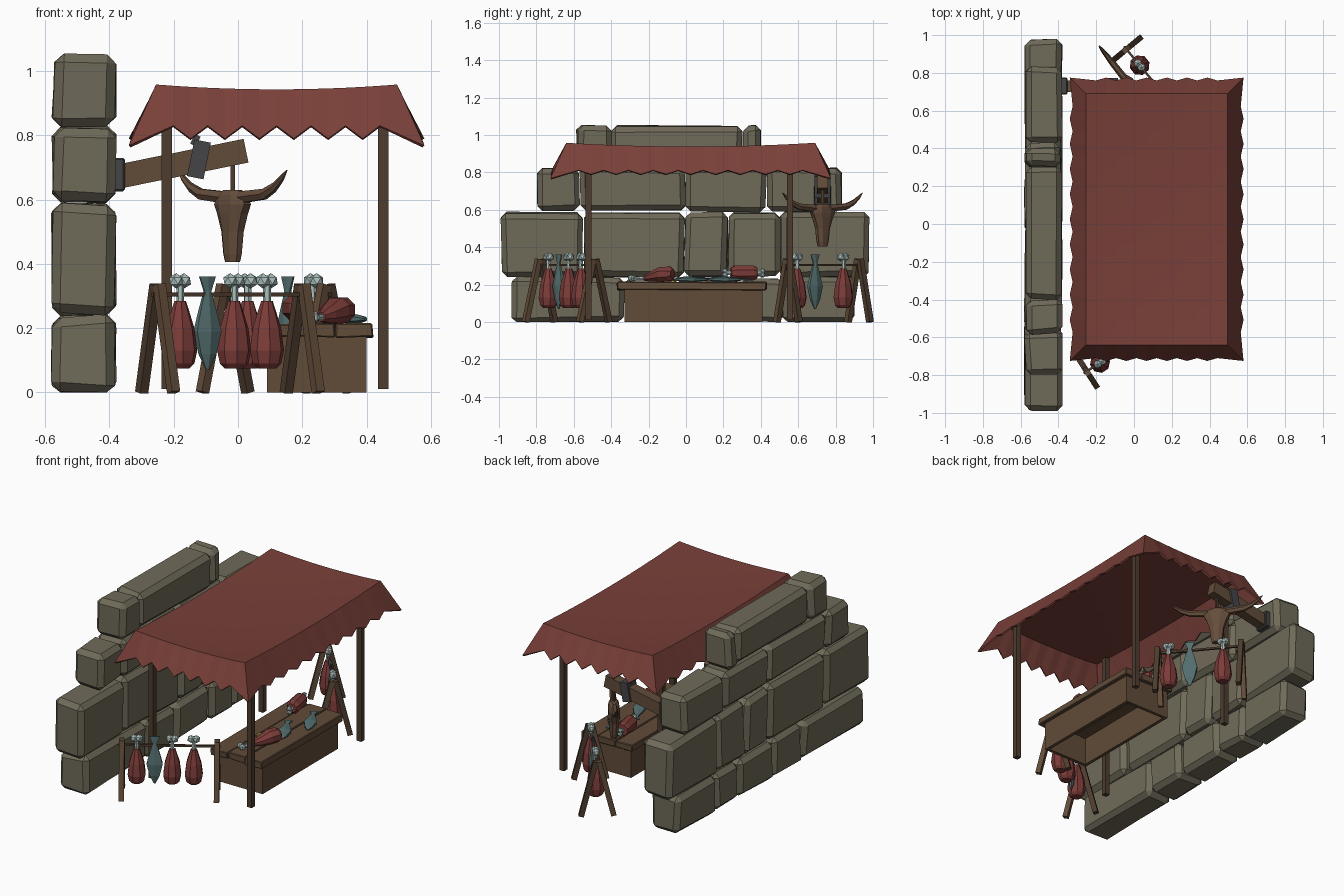
import bpy, bmesh, math, random
from mathutils import Vector, Matrix

if "Cube" in bpy.data.objects:
    bpy.data.objects.remove(bpy.data.objects["Cube"])
random.seed(4)

def mat(name, r, g, b):
    m = bpy.data.materials.new(name)
    m.diffuse_color = (r, g, b, 1)
    m.use_nodes = True
    m.node_tree.nodes["Principled BSDF"].inputs["Base Color"].default_value = m.diffuse_color
    return m

STONE = mat("stone", .16, .145, .10)
CLOTH = mat("red_cloth", .19, .05, .04)
WOOD = mat("wood", .12, .072, .04)
DARK = mat("dark_wood", .075, .045, .028)
MEAT = mat("meat", .2, .045, .04)
BONE = mat("bone", .42, .54, .52)
FISH = mat("fish_skin", .09, .16, .16)
IRON = mat("iron", .06, .06, .065)
SKULL = mat("skull_bone", .13, .075, .045)
HERB = mat("garnish", .3, .22, .04)

def finish(name, bm, m):
    bmesh.ops.recalc_face_normals(bm, faces=bm.faces)
    me = bpy.data.meshes.new(name)
    bm.to_mesh(me)
    bm.free()
    me.materials.append(m)
    ob = bpy.data.objects.new(name, me)
    bpy.context.collection.objects.link(ob)
    return ob

def frame(origin, zdir, xdir):
    z = Vector(zdir).normalized()
    x = Vector(xdir)
    x = (x - z * x.dot(z)).normalized()
    y = z.cross(x)
    m = Matrix((x, y, z)).transposed().to_4x4()
    m.translation = origin
    return m

def box(name, lo, hi, m, jitter=0, bevel=0):
    lo, hi = Vector(lo), Vector(hi)
    bm = bmesh.new()
    bmesh.ops.create_cube(bm, size=1)
    for v in bm.verts:
        v.co = Vector([(lo[i] + hi[i]) / 2 + v.co[i] * (hi[i] - lo[i])
                       + random.uniform(-jitter, jitter) for i in range(3)])
    if bevel:
        bmesh.ops.bevel(bm, geom=bm.edges[:], offset=bevel, segments=1, affect='EDGES')
    return finish(name, bm, m)

def beam(name, a, b, w, d, m, side=(0, 1, 0)):
    a, b = Vector(a), Vector(b)
    bm = bmesh.new()
    bmesh.ops.create_cube(bm, size=1, matrix=frame((a + b) / 2, b - a, side)
                          @ Matrix.Diagonal((w, d, (b - a).length, 1)))
    return finish(name, bm, m)

def loft(name, rows, n, matrix, m):
    """rows of (z, radius_x, radius_y, offset_x) joined by n-sided rings"""
    bm = bmesh.new()
    rings = []
    for z, rx, ry, ox in rows:
        rings.append([bm.verts.new(matrix @ Vector((
            ox + rx * math.cos(2 * math.pi * (i + .5) / n),
            ry * math.sin(2 * math.pi * (i + .5) / n), z))) for i in range(n)])
    for a, b in zip(rings, rings[1:]):
        for i in range(n):
            bm.faces.new((a[i], a[(i + 1) % n], b[(i + 1) % n], b[i]))
    bm.faces.new(rings[0])
    bm.faces.new(rings[-1])
    return finish(name, bm, m)

def knob(name, matrix, r):
    bm = bmesh.new()
    for s in (-1, 1):
        bmesh.ops.create_icosphere(bm, subdivisions=1, radius=r,
                                   matrix=matrix @ Matrix.Translation((s * r * .6, 0, 0)))
    finish(name, bm, BONE)

# stone wall: rows of (z bottom, z top, block boundaries in y)
rows = [(0, .237, (.9, .52, .29, -.05, -.33, -.93)),
        (.243, .585, (.98, .5, .22, -.01, -.55, -.99)),
        (.592, .825, (.83, .43, 0, -.57, -.8)),
        (.832, 1.048, (.41, .3, -.4, -.585))]
for r, (z0, z1, ys) in enumerate(rows):
    for i, (b, a) in enumerate(zip(ys, ys[1:])):
        o = box(f"wall_stone_{r}_{i}", (-.575, a + .003, z0), (-.385, b - .003, z1),
                STONE, .009, .028)
        for v in o.data.vertices:
            v.co.z = max(v.co.z, 0)

# awning: sagging top sheet plus zigzag skirt
NX, NY = 14, 20
X0, X1, Y0, Y1 = -.255, .495, -.64, .69
bm = bmesh.new()
grid = {}
for i in range(NX + 1):
    for j in range(NY + 1):
        u, v = 2 * i / NX - 1, 2 * j / NY - 1
        grid[i, j] = bm.verts.new((X0 + (X1 - X0) * i / NX, Y0 + (Y1 - Y0) * j / NY,
                                   .923 + .015 * u * u + .02 * v * v))
for i in range(NX):
    for j in range(NY):
        bm.faces.new((grid[i, j], grid[i + 1, j], grid[i + 1, j + 1], grid[i, j + 1]))
loop = ([(i, 0) for i in range(NX)] + [(NX, j) for j in range(NY)]
        + [(i, NY) for i in range(NX, 0, -1)] + [(0, j) for j in range(NY, 0, -1)])
skirt = []
for k, (i, j) in enumerate(loop):
    dx = (i == NX) - (i == 0)
    dy = (j == NY) - (j == 0)
    out = .085 if k % 2 == 0 else .07
    z = .79 + (k % 2) * (.04 if dy else .022) - (.022 if dx and dy else 0)
    c = grid[i, j].co
    skirt.append(bm.verts.new((c.x + dx * out, c.y + dy * out, z)))
for k in range(len(loop)):
    n = (k + 1) % len(loop)
    bm.faces.new((grid[loop[k]], skirt[k], skirt[n], grid[loop[n]]))
awning = finish("awning", bm, CLOTH)
s = awning.modifiers.new("thickness", 'SOLIDIFY')
s.thickness = .01

# awning posts
for x in (-.222, .452):
    for y in (-.52, .555):
        box(f"post_{x}_{y}", (x - .016, y - .016, .01), (x + .016, y + .016, .925), DARK)

# counter: hollow box with plank top
box("counter_front", (.38, -.33, 0), (.4, .41, .175), WOOD)
box("counter_back", (.09, -.33, 0), (.11, .41, .175), WOOD)
box("counter_end_near", (.11, -.33, 0), (.38, -.31, .175), WOOD)
box("counter_end_far", (.11, .39, 0), (.38, .41, .175), WOOD)
for i in range(3):
    x = .07 + i * .117
    box(f"counter_plank_{i}", (x, -.37 + .01 * (i % 2), .172), (x + .115, .43, .213),
        WOOD, .003, .004)

# hanging goods, local z measured from the ground
def hang_meat(name, x, y, ang):
    m = Matrix.Translation((x, y, 0)) @ Matrix.Rotation(ang, 4, 'Z')
    loft(name, [(.075, .03, .03, 0), (.09, .045, .045, 0), (.13, .054, .054, 0),
                (.2, .045, .045, 0), (.255, .028, .028, 0), (.285, .018, .018, 0)], 8, m, MEAT)
    loft(name + "_bone", [(.28, .012, .012, 0), (.34, .012, .012, 0)], 6, m, BONE)
    knob(name + "_knob", m @ Matrix.Translation((0, 0, .347)), .024)

FISH_ROWS = [(.07, .006, .004, 0), (.12, .033, .016, 0), (.19, .052, .022, 0),
             (.25, .035, .015, 0), (.315, .014, .008, 0), (.36, .034, .005, 0)]

# two drying racks: A-frames, rod and goods placed by x along the rod
def rack(name, a, b, goods):
    a, b = Vector(a), Vector(b)
    d = (b - a).normalized()
    side = Vector((-d.y, d.x, 0)) * .092
    up = Vector((0, 0, .335))
    for e, p in enumerate((a, b)):
        for k, sg in enumerate((-1, 1)):
            beam(f"{name}_leg_{e}{k}", p + side * sg, p + up + side * sg * .1, .03, .03, DARK if k else WOOD, d)
    rod = Vector((0, 0, .305))
    beam(name + "_rod", a + rod - d * .02, b + rod + d * .02, .012, .012, DARK)
    ang = math.atan2(d.y, d.x)
    for i, (kind, x) in enumerate(goods):
        p = a + (b - a) * (x - a.x) / (b.x - a.x)
        if kind == 'm':
            hang_meat(f"{name}_meat_{i}", p.x, p.y, ang)
        else:
            loft(f"{name}_fish_{i}", FISH_ROWS, 6,
                 Matrix.Translation(p) @ Matrix.Rotation(ang, 4, 'Z'), FISH)

rack("front_rack", (-.25, -.78, 0), (.2, -.49, 0), [('m', -.18), ('f', -.095), ('m', -.012), ('m', .09)])
rack("back_rack", (-.04, .925, 0), (.275, .545, 0), [('m', .03), ('f', .155), ('m', .235)])

# goods on the counter
ham = frame((.335, -.07, .258), (-.09, -.18, -.01), (0, 0, 1))
loft("counter_ham", [(0, .026, .03, 0), (.02, .042, .046, 0), (.07, .043, .05, 0),
                     (.13, .028, .034, -.01), (.17, .015, .015, -.015)], 8, ham, MEAT)
loft("counter_ham_bone", [(.16, .01, .01, -.015), (.24, .01, .01, -.015)], 6, ham, BONE)
knob("counter_ham_knob", ham @ Matrix.Translation((-.012, 0, .245)) @ Matrix.Rotation(math.pi / 2, 4, 'Z'), .02)
roast = frame((.2, .24, .262), (-.03, .15, 0), (0, 0, 1))
loft("roast", [(0, .028, .028, 0), (.02, .042, .042, 0), (.12, .042, .042, 0), (.14, .034, .034, 0)], 8, roast, MEAT)
loft("roast_bone", [(-.03, .012, .012, 0), (.17, .012, .012, 0)], 6, roast, BONE)
for z in (-.032, .172):
    knob(f"roast_knob_{z}", roast @ Matrix.Translation((0, 0, z)), .017)
for i, (x, y, dx, dy) in enumerate([(.33, -.03, -.5, 1), (.38, .15, -.5, 1)]):
    m = frame((x, y, .228), (dx, dy, 0), (dy, -dx, 0)) @ Matrix.Translation((0, 0, -.1))
    loft(f"counter_fish_{i}", FISH_ROWS, 6, m @ Matrix.Diagonal((.8, .8, .85, 1)), FISH)
loft("garnish", [(.213, .025, .02, 0), (.222, .018, .014, 0)], 6, Matrix.Translation((.2, -.07, 0)), HERB)

# wall arm with iron bracket, collar and rope
beam("wall_arm", (-.37, .73, .672), (.025, .73, .752), .06, .075, WOOD)
box("wall_bracket", (-.39, .685, .625), (-.352, .775, .73), IRON, 0, .006)
beam("arm_collar", (-.133, .73, .668), (-.11, .73, .782), .085, .052, IRON)
beam("collar_pin", (-.14, .73, .77), (-.125, .73, .8), .02, .02, IRON)
beam("skull_rope", (-.017, .73, .61), (-.017, .73, .71), .014, .014, DARK)

# horned skull, turned to face the back right corner
H = Vector((.62, -.785, 0))
C = Vector((-.017, .73, 0))
loft("skull", [(.405, .03, .02, 0), (.43, .037, .025, 0), (.5, .045, .03, 0), (.555, .065, .035, 0),
               (.585, .082, .035, 0), (.615, .065, .03, 0), (.63, .04, .02, 0)], 8,
     frame(C, (0, 0, 1), H), SKULL)
for s in (-1, 1):
    loft(f"horn_{s}", [(.02, .022, .02, .605), (.1, .02, .018, .612), (.16, .019, .017, .617),
                       (.21, .016, .013, .638), (.25, .011, .009, .668), (.272, .003, .003, .69)],
         6, frame(C, H * s, (0, 0, 1)), SKULL)
